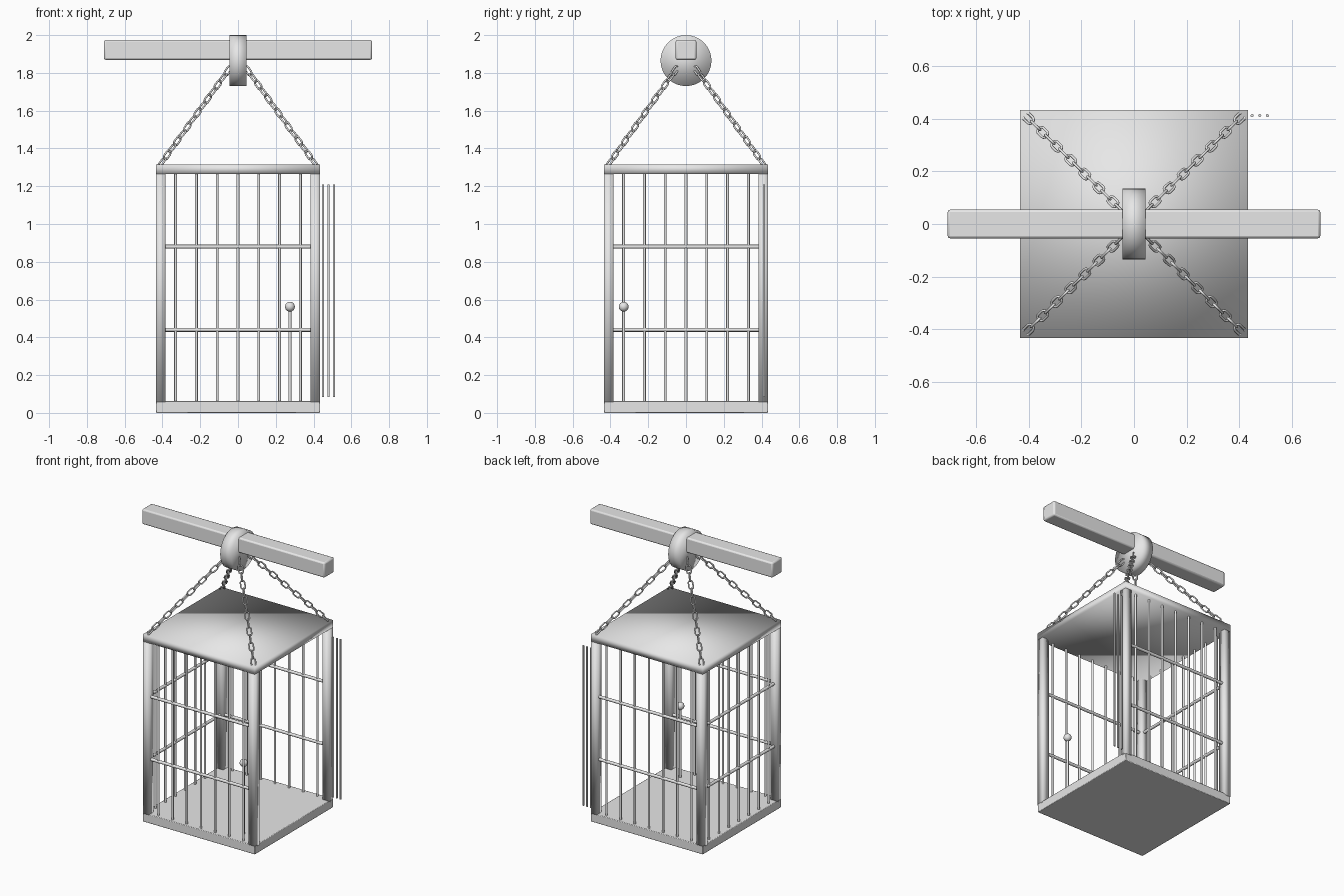
import bpy
from math import cos, sin, pi, radians
from mathutils import Vector

cube = bpy.data.objects.get("Cube")
if cube:
    bpy.data.objects.remove(cube, do_unlink=True)

# One plain grey for everything
GREY = (0.8, 0.8, 0.8, 1.0)
grey = bpy.data.materials.new("plain_grey")
grey.use_nodes = True
grey.diffuse_color = GREY
grey.node_tree.nodes["Principled BSDF"].inputs["Base Color"].default_value = GREY


def finish(name, smooth="angle"):
    ob = bpy.context.object
    ob.name = name
    ob.data.materials.clear()
    ob.data.materials.append(grey)
    if smooth == "angle":
        bpy.ops.object.shade_smooth_by_angle(angle=radians(40))
    else:
        bpy.ops.object.shade_smooth()
    return ob


def box(name, center, size, bevel=0.0, smooth="angle"):
    bpy.ops.mesh.primitive_cube_add(size=1, location=center)
    bpy.context.object.scale = size
    bpy.ops.object.transform_apply(location=False, rotation=False, scale=True)
    ob = finish(name, smooth)
    if bevel:
        mod = ob.modifiers.new("rounded_edges", "BEVEL")
        mod.width, mod.segments = bevel, 2
    return ob


def rod(name, start, end, radius, sides=12, smooth="angle"):
    a, b = Vector(start), Vector(end)
    bpy.ops.mesh.primitive_cylinder_add(vertices=sides, radius=radius,
                                        depth=(b - a).length, location=(a + b) / 2)
    ob = bpy.context.object
    ob.rotation_euler = (b - a).to_track_quat("Z", "Y").to_euler()
    return finish(name, smooth)


def chain(name, start, end, links=14):
    # Interlocked stadium-shaped links, every second one turned a quarter
    a, b = Vector(start), Vector(end)
    along = (b - a).normalized()
    flat = along.cross(Vector((0, 0, 1))).normalized()
    upright = along.cross(flat)
    step = (b - a) / links
    straight, bend = 0.015, 0.014
    curve = bpy.data.curves.new(name, "CURVE")
    curve.dimensions = "3D"
    curve.bevel_depth = 0.005
    curve.bevel_resolution = 2
    for i in range(links):
        mid = a + step * (i + 0.5)
        side = upright if i % 2 else flat
        spline = curve.splines.new("POLY")
        spline.points.add(13)
        for k, point in enumerate(spline.points):
            half, j = divmod(k, 7)
            ang = -pi / 2 + half * pi + j * pi / 6
            shift = -straight if half else straight
            pos = mid + along * (shift + bend * cos(ang)) + side * bend * sin(ang)
            point.co = (*pos, 1)
        spline.use_cyclic_u = True
    ob = bpy.data.objects.new(name, curve)
    bpy.context.collection.objects.link(ob)
    bpy.ops.object.select_all(action="DESELECT")
    ob.select_set(True)
    bpy.context.view_layer.objects.active = ob
    bpy.ops.object.convert(target="MESH")
    finish(name, "all")


# Floor and roof slabs
box("floor", (0, 0, 0.031), (0.87, 0.87, 0.062), bevel=0.004)
box("roof", (0, 0, 1.29), (0.87, 0.87, 0.05), smooth="all")

# Corner posts and the chains above them
POST = 0.41
for sx, x_name in ((-1, "right"), (1, "left")):
    for sy, y_name in ((-1, "front"), (1, "back")):
        corner = f"{y_name}_{x_name}"
        box(f"{corner}_post", (sx * POST, sy * POST, 0.6575),
            (0.05, 0.05, 1.215), smooth="all")
        chain(f"{corner}_chain", (sx * 0.415, sy * 0.415, 1.31),
              (sx * 0.04, sy * 0.045, 1.83))

# Barred walls on the front, back and right; the left side is open
walls = {
    "front": lambda t: (t, -POST),
    "back": lambda t: (t, POST),
    "right": lambda t: (-POST, t),
}
for wall, place in walls.items():
    for i in range(-3, 4):
        x, y = place(i * 0.11)
        rod(f"{wall}_bar", (x, y, 0.055), (x, y, 1.27), 0.0075)
    for z in (0.44, 0.88):
        rod(f"{wall}_rail", (*place(-0.39), z), (*place(0.39), z), 0.0105)

# Three thin loose bars beside the open side
for x in (0.45, 0.479, 0.508):
    rod("loose_bar", (x, 0.413, 0.085), (x, 0.413, 1.208), 0.006)

# Lever with a round knob
LEVER = Vector((0.275, -0.33, 0))
rod("lever", LEVER + Vector((0, 0, 0.055)), LEVER + Vector((0, 0, 0.56)), 0.008)
bpy.ops.mesh.primitive_uv_sphere_add(segments=20, ring_count=12, radius=0.026,
                                     location=LEVER + Vector((0, 0, 0.562)))
finish("lever_knob", "all")

# Hanging beam and its round hub
box("beam", (0, 0, 1.922), (1.42, 0.11, 0.106), bevel=0.01)
rod("hub", (-0.044, 0, 1.865), (0.044, 0, 1.865), 0.135, sides=32, smooth="all")
